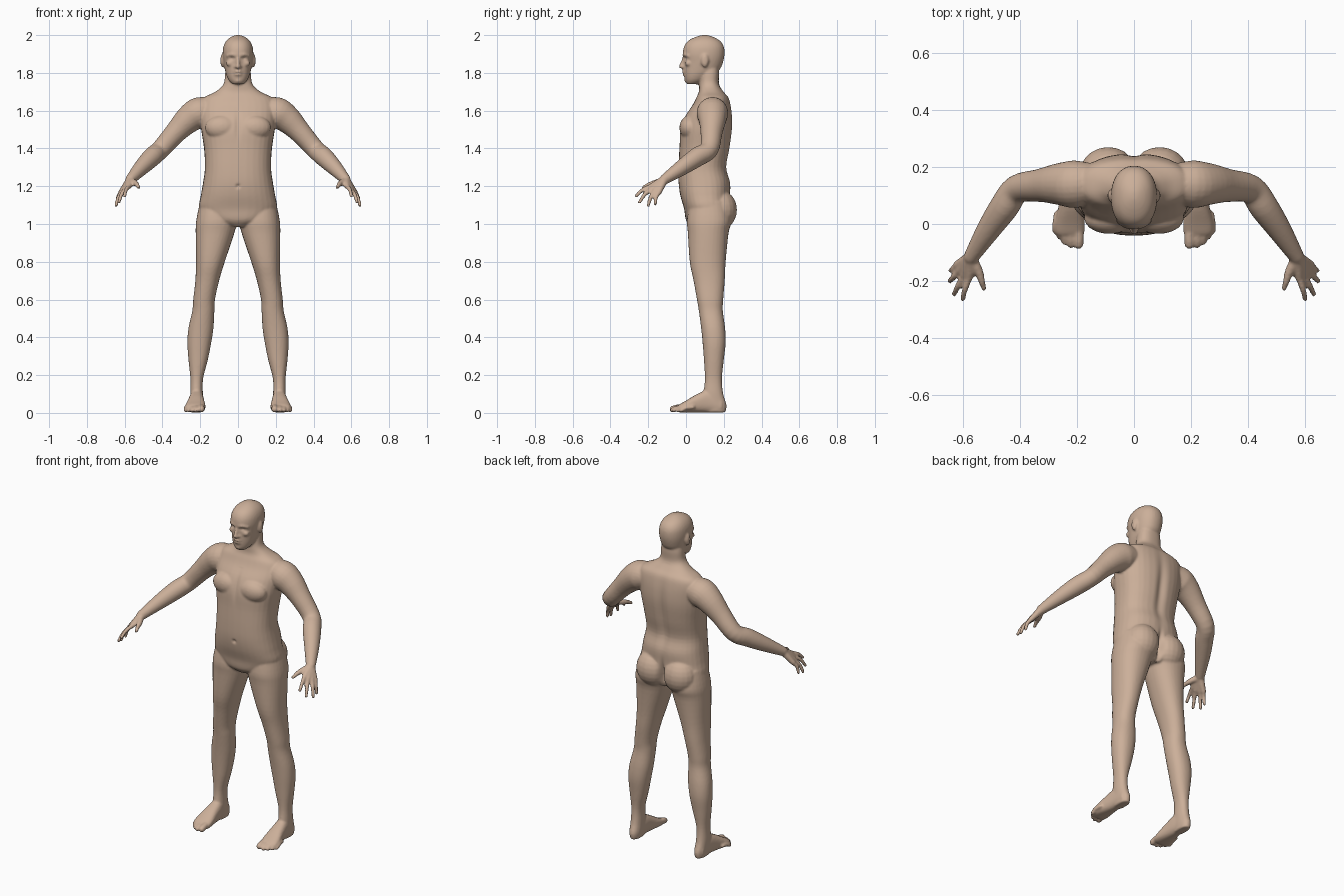
import bpy, bmesh, math
from mathutils import Vector, Matrix

bm = bmesh.new()


def spline(rows, n=4):
    """Catmull-Rom interpolation of equal-length tuples."""
    out = []
    for i in range(len(rows) - 1):
        quad = (rows[max(i - 1, 0)], rows[i], rows[i + 1], rows[min(i + 2, len(rows) - 1)])
        for k in range(n):
            t = k / n
            out.append(tuple(b + .5 * t * (c - a + t * (2*a - 5*b + 4*c - d + t * (3*(b - c) + d - a)))
                             for a, b, c, d in zip(*quad)))
    return out + [rows[-1]]


def skin_rings(rings):
    """Closed tube through rings of points."""
    rings = [[bm.verts.new(p) for p in ring] for ring in rings]
    n = len(rings[0])
    for r, q in zip(rings, rings[1:]):
        for k in range(n):
            bm.faces.new((r[k], r[(k + 1) % n], q[(k + 1) % n], q[k]))
    bm.faces.new(rings[0])
    bm.faces.new(rings[-1])


def slab(rows, side=1, power=2.2, along_y=False, n=32):
    """Loft of rounded sections (level, x0, x1, v0, v1)."""
    rings = []
    for s, x0, x1, v0, v1 in spline(rows):
        ring = []
        for k in range(n):
            a = 2 * math.pi * k / n
            c, d = (math.copysign(abs(f) ** (2 / power), f) for f in (math.cos(a), math.sin(a)))
            x = side * ((x0 + x1) / 2 + c * (x1 - x0) / 2)
            v = (v0 + v1) / 2 + d * (v1 - v0) / 2
            ring.append((x, s, v) if along_y else (x, v, s))
        rings.append(ring)
    skin_rings(rings)


def blob(c, size):
    m = Matrix.Translation(c) @ Matrix.Diagonal((*size, 1))
    bmesh.ops.create_uvsphere(bm, u_segments=20, v_segments=12, radius=1, matrix=m)


def limb(rows, side=1, n=14):
    """Round-ended tapering tube through points (x, y, z, radius)."""
    pts = [(Vector((side * x, y, z)), r) for x, y, z, r in spline(rows)]
    u = Vector((.37, .21, .9))
    rings = []
    last = len(pts) - 1
    for i, (p, r) in enumerate(pts):
        t = (pts[min(i + 1, last)][0] - pts[max(i - 1, 0)][0]).normalized()
        u = (u - t * u.dot(t)).normalized()
        w = t.cross(u)
        tilts = (-80, -55, -28, 0) if i == 0 else (0, 28, 55, 80) if i == last else (0,)
        for tilt in map(math.radians, tilts):
            rings.append([p + t * r * math.sin(tilt) + r * math.cos(tilt) *
                          (u * math.cos(a) + w * math.sin(a))
                          for a in (2 * math.pi * k / n for k in range(n))])
    skin_rings(rings)


# torso and neck
slab([(z, -w, w, f, b) for z, w, f, b in (
    (.985, .05, .03, .2), (1.02, .15, .0, .225), (1.08, .205, -.01, .235), (1.15, .197, -.03, .235),
    (1.22, .185, -.04, .235), (1.3, .175, -.04, .215), (1.4, .18, -.035, .232), (1.5, .195, -.03, .245),
    (1.57, .2, -.005, .245), (1.63, .2, .035, .237), (1.67, .18, .055, .225), (1.7, .12, .068, .2),
    (1.74, .077, .07, .175), (1.8, .068, .075, .175), (1.85, .06, .08, .17))], power=2.4)

# head
slab([(z, -w, w, f, b) for z, w, f, b in (
    (1.74, .028, .005, .06), (1.76, .048, -.005, .1), (1.79, .062, -.01, .14), (1.82, .07, -.012, .18),
    (1.86, .077, -.011, .197), (1.9, .081, -.017, .204), (1.94, .077, -.01, .2), (1.97, .062, .012, .18),
    (1.99, .038, .05, .145), (2.0, .012, .085, .115))])

# nose, lips and chin
limb([(0, -.012, 1.88, .007), (0, -.022, 1.85, .009), (0, -.028, 1.834, .011)])
blob((0, -.01, 1.806), (.022, .012, .007))
blob((0, -.008, 1.792), (.02, .012, .007))
blob((0, .006, 1.76), (.024, .014, .014))

for s in (-1, 1):
    # nostril, brow, cheek and ear
    blob((s * .012, -.015, 1.832), (.009, .011, .008))
    limb([(.012, -.013, 1.893, .007), (.035, -.007, 1.897, .007), (.058, .015, 1.89, .007)], s)
    blob((s * .042, .012, 1.85), (.022, .018, .016))
    blob((s * .083, .1, 1.865), (.01, .02, .036))

    # chest and buttock
    blob((s * .085, .02, 1.51), (.09, .055, .065))
    blob((s * .09, .18, 1.075), (.1, .09, .105))

    # arm
    limb([(.12, .15, 1.6, .06), (.2, .14, 1.59, .083), (.26, .14, 1.555, .074), (.33, .135, 1.485, .058),
          (.41, .122, 1.395, .05), (.455, .06, 1.355, .051), (.51, -.02, 1.3, .042),
          (.57, -.115, 1.235, .027)], s, 24)

    # palm and fingers: knuckle then tip
    for k, t in (((.577, -.185, 1.2), (.6, -.264, 1.148)), ((.597, -.182, 1.184), (.63, -.246, 1.115)),
                 ((.612, -.165, 1.173), (.646, -.2, 1.098)), ((.62, -.143, 1.168), (.642, -.163, 1.106))):
        mid = [(a + b) / 2 + c for a, b, c in zip(k, t, (.004, -.005, .006))]
        limb([(.57, -.115, 1.235, .022), (*k, .0145)], s)
        limb([(*k, .0125), (*mid, .0108), (*t, .009)], s)
    limb([(.57, -.12, 1.23, .02), (.545, -.165, 1.217, .016), (.534, -.2, 1.207, .012),
          (.526, -.226, 1.193, .009)], s)

    # leg
    slab([(1.12, .02, .2, .02, .22), (1.02, .008, .221, .005, .24), (.95, .02, .224, .01, .225),
          (.8, .07, .222, .02, .21), (.7, .1, .226, .04, .205), (.6, .122, .237, .058, .197),
          (.54, .125, .242, .068, .195), (.45, .13, .262, .08, .207), (.37, .142, .268, .088, .21),
          (.28, .16, .262, .095, .2), (.18, .185, .252, .1, .19), (.1, .186, .253, .092, .197),
          (.04, .185, .25, .09, .215), (.003, .19, .245, .1, .208)], s)

    # foot and toes
    slab([(.19, .192, .248, .002, .08), (.12, .183, .255, .002, .12), (.06, .178, .265, .002, .1),
          (0, .172, .278, .002, .065), (-.035, .175, .275, .003, .045), (-.045, .185, .255, .008, .032)],
         s, 2.5, True)
    for x, y, r in ((.194, -.07, .018), (.222, -.073, .0125), (.243, -.062, .012),
                    (.261, -.043, .0115), (.276, -.024, .011)):
        limb([(x * .9 + .022, y + .06, .03, r), (x, y + .025, .027, r), (x, y, r + .002, r)], s)

bmesh.ops.recalc_face_normals(bm, faces=bm.faces)
mesh = bpy.data.meshes.new("human_body")
bm.to_mesh(mesh)
bm.free()
body = bpy.data.objects.new("human_body", mesh)
bpy.context.collection.objects.link(body)
bpy.context.view_layer.objects.active = body
body.select_set(True)

# fuse the parts into one skin
fuse = body.modifiers.new("fuse", 'REMESH')
fuse.mode = 'VOXEL'
fuse.voxel_size = .0065
soften = body.modifiers.new("soften", 'SMOOTH')
soften.factor, soften.iterations = .5, 3
for name in ("fuse", "soften"):
    bpy.ops.object.modifier_apply(modifier=name)

# sculpted dents: x, y, z, width, height, push along y
dents = [(-.031, -.01, 1.877, .013, .009, .009), (.031, -.01, 1.877, .013, .009, .009),
         (0, -.02, 1.799, .02, .004, .005), (0, -.035, 1.2, .01, .01, .01),
         (0, -.03, 1.52, .014, .07, .008), (0, .24, 1.42, .025, .18, -.014),
         (0, .25, 1.06, .014, .07, -.035)]
for v in body.data.vertices:
    px, py, pz = v.co
    if abs(px) < .1:
        for x, y, z, w, h, push in dents:
            if abs(py - y) < .06:
                v.co.y += push * math.exp(-((px - x) / w) ** 2 - ((pz - z) / h) ** 2)

body.data.shade_smooth()
skin = bpy.data.materials.new("skin")
skin.diffuse_color = (.6, .43, .32, 1)
body.data.materials.clear()
body.data.materials.append(skin)
